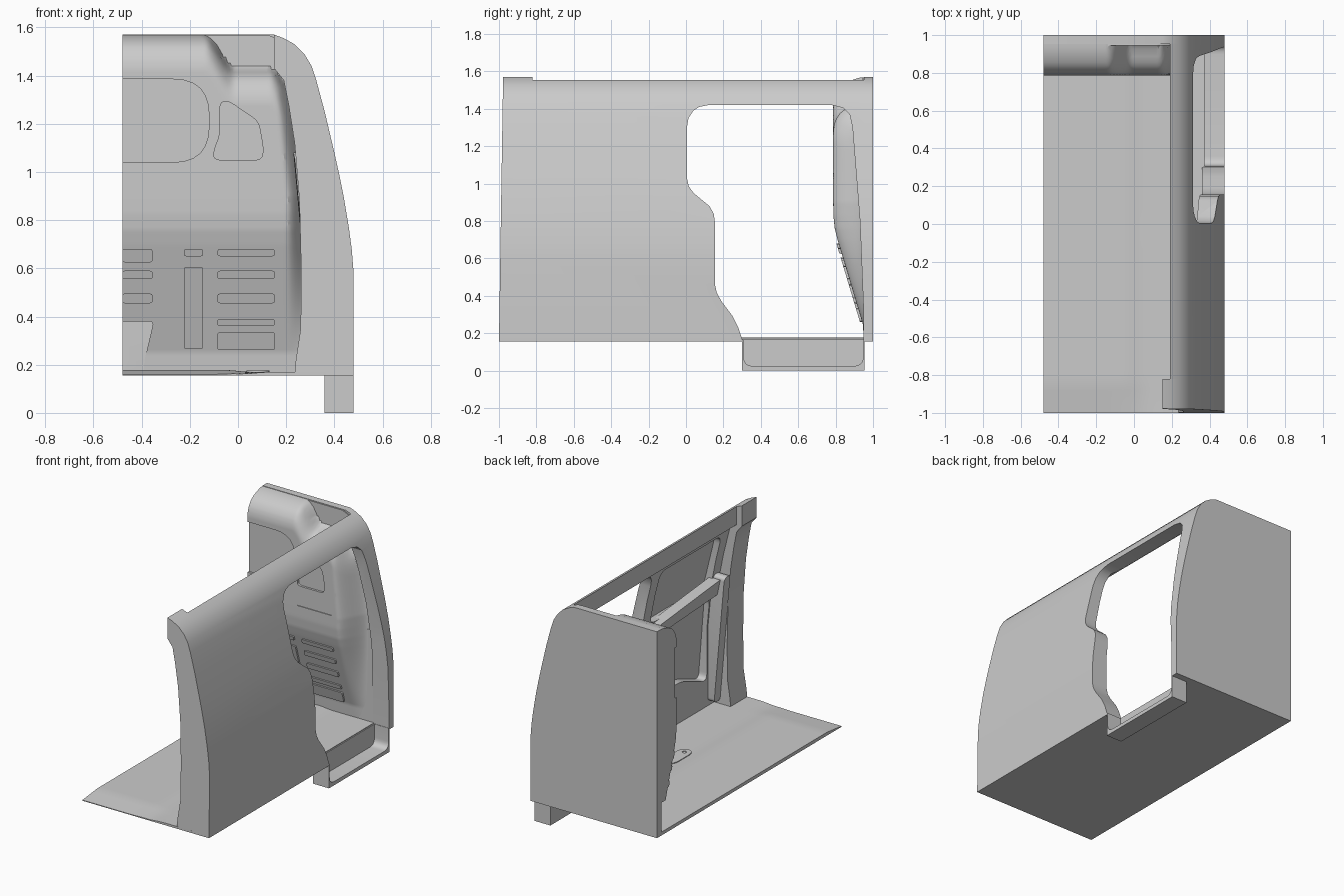
import bpy, bmesh, math
from mathutils import Vector

if "Cube" in bpy.data.objects:
    bpy.data.objects.remove(bpy.data.objects["Cube"])


def lerp(table, t):
    """Piecewise linear lookup in a sorted (t, value) table."""
    if t <= table[0][0]:
        return table[0][1]
    for (a, va), (b, vb) in zip(table, table[1:]):
        if t <= b:
            return va + (vb - va) * (t - a) / (b - a)
    return table[-1][1]


def smooth(a, b, t):
    t = max(0, min(1, (t - a) / (b - a)))
    return t * t * (3 - 2 * t)


def rounded(pts, r, n=6):
    """Round every corner of a 2D polygon."""
    out = []
    for i, p in enumerate(pts):
        p, q, s = Vector(p), Vector(pts[i - 1]), Vector(pts[(i + 1) % len(pts)])
        a = p + (q - p).normalized() * min(r, (q - p).length * .49)
        b = p + (s - p).normalized() * min(r, (s - p).length * .49)
        out += [tuple(a * (1 - t) ** 2 + p * 2 * t * (1 - t) + b * t * t)
                for t in (k / n for k in range(n + 1))]
    return out


def rect(a0, a1, b0, b1):
    return [(a0, b0), (a1, b0), (a1, b1), (a0, b1)]


def finish(bm, name):
    bmesh.ops.recalc_face_normals(bm, faces=bm.faces)
    me = bpy.data.meshes.new(name)
    bm.to_mesh(me)
    bm.free()
    ob = bpy.data.objects.new(name, me)
    bpy.context.collection.objects.link(ob)
    return ob


def prism(name, pts, axis, a, b):
    """Extrude a 2D outline along an axis; a and b may be functions of the outline point."""
    bm = bmesh.new()

    def ring(d):
        vs = []
        for p in pts:
            c = list(p)
            c.insert('xyz'.index(axis), d(*p) if callable(d) else d)
            vs.append(bm.verts.new(c))
        return vs
    r0, r1 = ring(a), ring(b)
    bm.faces.new(r0)
    bm.faces.new(r1[::-1])
    for i in range(len(pts)):
        bm.faces.new((r0[i - 1], r0[i], r1[i], r1[i - 1]))
    return finish(bm, name)


def cut(ob, *cutters):
    for c in cutters:
        m = ob.modifiers.new('cut', 'BOOLEAN')
        m.operation, m.object, m.solver = 'DIFFERENCE', c, 'EXACT'
        bpy.context.view_layer.objects.active = ob
        bpy.ops.object.modifier_apply(modifier=m.name)
        bpy.data.objects.remove(c)


def thick_grid(name, nu, nv, surf, axis, level):
    """Surface surf(u, v) closed by a flat back at the given level of an axis."""
    bm = bmesh.new()
    v = [[bm.verts.new(surf(i / nu, j / nv)) for j in range(nv + 1)] for i in range(nu + 1)]
    for i in range(nu):
        for j in range(nv):
            bm.faces.new((v[i][j], v[i + 1][j], v[i + 1][j + 1], v[i][j + 1]))
    ext = bmesh.ops.extrude_face_region(bm, geom=bm.faces[:])
    for g in ext['geom']:
        if isinstance(g, bmesh.types.BMVert):
            g.co['xyz'.index(axis)] = level
    return finish(bm, name)


# Outer side curve, listed from top to bottom as (x, z)
OUTER = [(.15, 1.57), (.19, 1.555), (.235, 1.53), (.275, 1.49), (.305, 1.44), (.325, 1.38),
         (.36, 1.25), (.40, 1.08), (.42, .99), (.44, .89), (.46, .77), (.472, .68), (.48, .58), (.48, .155)]
outer_x = [(z, x) for x, z in reversed(OUTER)]

# Side wall with door opening and inner door recesses
wall = prism('side_wall', OUTER[1:] + [(.36, .155), (.36, .7), (.33, 1.0), (.29, 1.2), (.24, 1.40), (.19, 1.43)],
             'y', -.82, .955)
door = [(.34, .1), (.305, .155), (.28, .23), (.25, .29), (.19, .37), (.165, .415), (.155, .46), (.155, .79),
        (.148, .84), (.125, .88), (.04, .95), (.015, .985), (.005, 1.03), (.005, 1.3), (.013, 1.35),
        (.04, 1.39), (.07, 1.41), (.12, 1.42), (.78, 1.42), (.84, 1.405), (.875, 1.37), (.89, 1.3),
        (.93, .8), (.948, .35), (.95, .1)]
cut(wall, prism('door_cutter', door, 'x', 0, .7),
    prism('window_cutter', rounded(rect(-.74, -.08, .99, 1.37), .06), 'x', 0,
          lambda y, z: lerp(outer_x, z) - .035),
    prism('panel_cutter', rounded([(-.74, .34), (-.45, .45), (.06, .42), (.06, .78), (-.06, .9), (-.74, .93)], .06),
          'x', 0, lambda y, z: lerp(outer_x, z) - .06))

# Front pillar, leaning slightly back towards the top
pillar = prism('front_pillar', OUTER + [(.235, .155), (.24, .22), (.26, .35), (.262, .6), (.255, .88),
                                        (.235, 1.12), (.21, 1.28), (.19, 1.38), (.15, 1.43)], 'y',
               lambda x, z: -1 + .022 * (z - .155) / 1.41, -.82)

# Upright trim rib and belt rail inside the wall
prism('trim_rib', rounded(rect(-.815, -.75, .2, 1.08), .03), 'x',
      lambda y, z: lerp(outer_x, z) - .17, lambda y, z: lerp(outer_x, z) - .07)
prism('belt_rail', rounded([(-.76, .95), (-.02, .9), (-.02, .97), (-.76, 1.06)], .02), 'x',
      lambda y, z: lerp(outer_x, z) - .14, lambda y, z: lerp(outer_x, z) - .06)

# Flat rear wall
prism('rear_wall', OUTER + [(-.48, .155), (-.48, 1.57)], 'y', .952, 1)

# Moulded rear trim panel: leaning lower half, rounded header, dropped shoulder
LEAN = [(.16, .952), (.25, .945), (.70, .81), (.76, .795), (.83, .788), (.9, .787)]
TOP = [(0, .93), (.02, .865), (.045, .828), (.08, .803), (.11, .792), (.14, .787)]


def panel(u, v):
    z = .16 + 1.407 * v
    x = -.48 + u * (lerp(outer_x, z) - .03 + .48)
    drop = .14 * smooth(-.14, -.01, x) + .1 * smooth(.13, .24, x)
    y = lerp(LEAN, z)
    y = max(y, lerp(TOP, 1.567 - drop - z)) if z <= 1.567 - drop else .945
    edge = lerp([(.16, .2), (.9, .2), (1.3, .16)], z)
    side = smooth(edge, edge + .13, x)
    return x, y + (.955 - y) * side, z


trim = thick_grid('rear_trim_panel', 70, 110, panel, 'y', .98)
back_window = rounded([(-.8, 1.04), (-.12, 1.04), (-.12, 1.385), (-.8, 1.385)], .15)
quarter = rounded([(-.1, 1.05), (.1, 1.05), (.105, 1.10), (.085, 1.21), (-.04, 1.295), (-.075, 1.29),
                   (-.075, 1.15), (-.1, 1.09)], .03)
cut(trim, prism('back_window_cutter', back_window, 'y', .6, .802),
    prism('quarter_window_cutter', quarter, 'y', .6, .802),
    prism('tunnel_cutter', rounded([(-.6, .1), (-.39, .1), (-.39, .21), (-.35, .38), (-.6, .38)], .02),
          'y', .6, .951),
    prism('seam_cutter', rect(-.1, .16, .912, .918), 'y', .6, .792))

# Raised ribs on the leaning part
ROWS = [(.65, .68), (.555, .59), (.455, .495), (.36, .39), (.26, .335)]
ribs = [(-.085, .152, a, b) for a, b in ROWS] + [(-.48, -.355, a, b) for a, b in ROWS[1:3]]
ribs += [(-.48, -.355, .625, .68), (-.225, -.145, .65, .68), (-.225, -.145, .265, .605)]
for i, r in enumerate(ribs):
    prism(f'panel_rib_{i + 1}', rounded(rect(*r), .01, 3), 'y',
          lambda x, z: lerp(LEAN, z) - .012, lambda x, z: lerp(LEAN, z) + .02)


# Floor with sloping front lip
def floor_top(u, v):
    x, y = -.48 + .845 * u, -1 + 1.97 * v
    z = .178 - .008 * smooth(-.05, .05, x)
    lip = smooth(-.84, -1, y) if y > -.84 else min(1, (-.84 - y) / .16)
    return x, y, z - .018 * lip * (1 - smooth(-.1, .15, x)) * (y < -.84)


thick_grid('floor', 24, 50, floor_top, 'z', .155)

# Oval floor plate with a small hole
oval = rounded([(.035, -.145), (.13, -.145), (.13, .09), (.035, .09)], .07, 8)
plate = prism('floor_plate', oval, 'z', .165, .176)
cut(plate, prism('hole_cutter', [(.082 + .014 * math.cos(k * math.pi / 8), -.1 + .014 * math.sin(k * math.pi / 8))
                                 for k in range(16)], 'z', .171, .2))

# Entry step: tray open outwards and upwards
step = prism('entry_step', rect(.3, .955, 0, .165), 'x', .36, .48)
cut(step, prism('step_cutter', rounded(rect(.308, .947, .025, .5), .05), 'x', .372, .6))

# Smooth curved surfaces, keep hard edges
bpy.ops.object.select_all(action='SELECT')
bpy.context.view_layer.objects.active = wall
bpy.ops.object.shade_smooth_by_angle(angle=math.radians(28))
